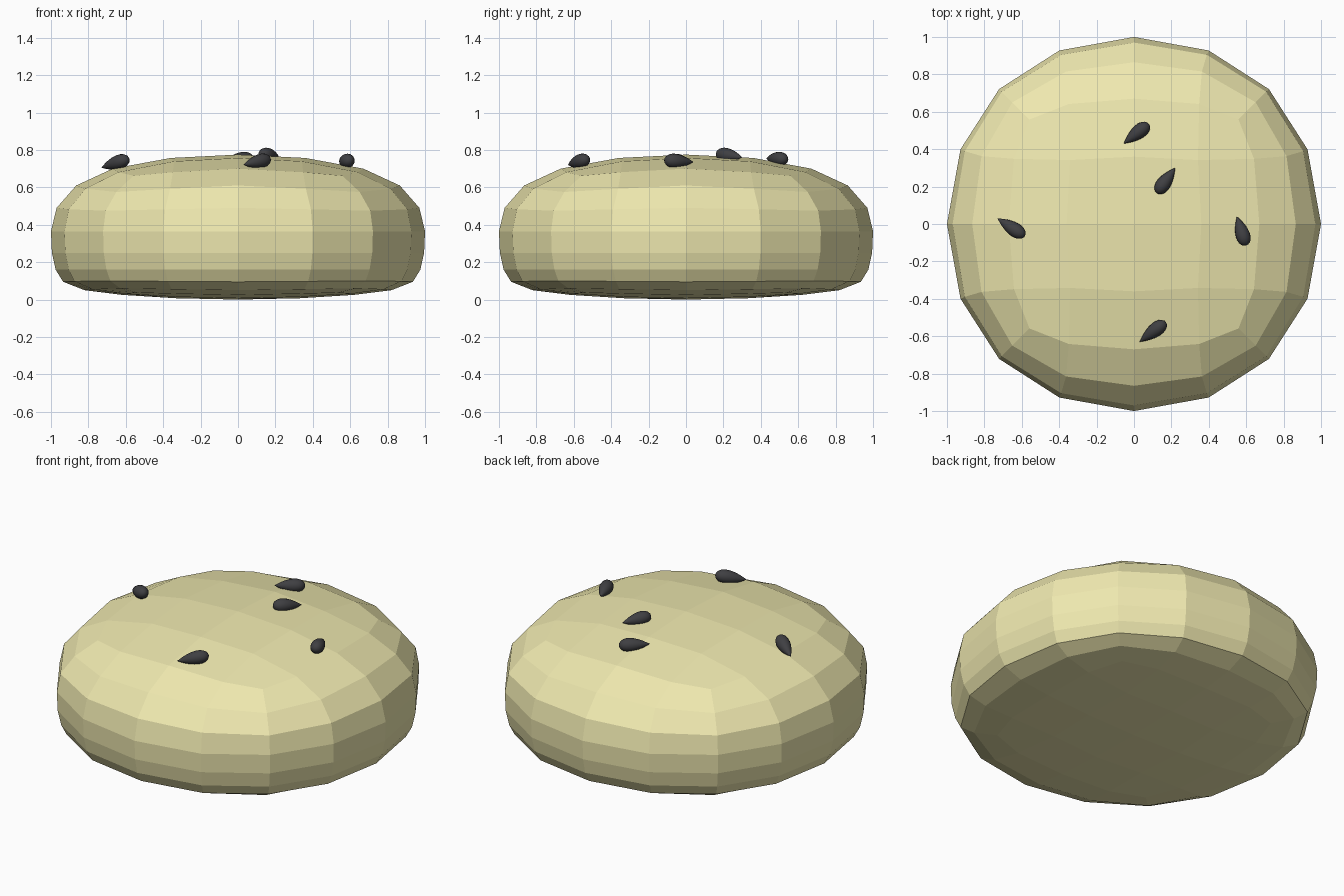
import bpy, bmesh
from math import sin, cos, atan2, radians, degrees, acos
from mathutils import Vector

if "Cube" in bpy.data.objects:
    bpy.data.objects.remove(bpy.data.objects["Cube"])


def material(name, rgb):
    m = bpy.data.materials.new(name)
    m.diffuse_color = (*rgb, 1)
    m.use_nodes = True
    m.node_tree.nodes["Principled BSDF"].inputs["Base Color"].default_value = m.diffuse_color
    return m


def finish(bm, name, mat, smooth):
    bmesh.ops.recalc_face_normals(bm, faces=bm.faces[:])
    for f in bm.faces:
        f.smooth = smooth
    me = bpy.data.meshes.new(name)
    bm.to_mesh(me)
    bm.free()
    me.materials.append(mat)
    ob = bpy.data.objects.new(name, me)
    bpy.context.collection.objects.link(ob)
    return ob


# Bun: rounded box-sphere, 16 sides, rows as
# (radius, height, extra corner radius, corner height change, corner angle shift)
ROWS = [
    (.67, .70, .12, -.038, 6), (.865, .61, .055, -.035, 1.5), (.97, .49, .03, -.015, .8),
    (1.0, .365, .02, 0, .8), (.995, .25, .02, 0, .8), (.975, .16, .02, 0, .8),
    (.935, .095, .03, .005, .8), (.82, .05, .07, .01, 2), (.62, .025, .14, .012, 6),
]
bm = bmesh.new()
rings = []
for r, z, dr, dz, shift in ROWS:
    ring = []
    for i in range(16):
        a = radians(22.5 * i)
        e = sin(2 * a) ** 2
        b = a + radians(shift) * sin(4 * a)
        ring.append(bm.verts.new(((r + dr * e) * cos(b), (r + dr * e) * sin(b), z + dz * e)))
    rings.append(ring)
for p, q in zip(rings, rings[1:]):
    for i in range(16):
        j = (i + 1) % 16
        bm.faces.new((p[i], p[j], q[j], q[i]))


# Top and bottom caps: 4 x 4 quad grids
def cap(ring, step, z_mid, dz):
    g = {}
    for x in range(-2, 3):
        for y in range(-2, 3):
            if max(abs(x), abs(y)) == 2:
                g[x, y] = ring[round(degrees(atan2(y, x)) / 22.5) % 16]
            else:
                k = step * (.95 if x and y else 1)
                g[x, y] = bm.verts.new((k * x, k * y, z_mid + dz * (x * x + y * y)))
    for x in range(-2, 2):
        for y in range(-2, 2):
            bm.faces.new((g[x, y], g[x + 1, y], g[x + 1, y + 1], g[x, y + 1]))


cap(rings[0], .36, .775, -.018)
cap(rings[-1], .33, 0, .007)
finish(bm, "bun", material("bun_crust", (.86, .81, .43)), False)

# Seeds: teardrops given by tip and blunt end
black = material("seed_black", (.05, .05, .055))


def seed(name, tip, blunt):
    tip, blunt = Vector(tip), Vector(blunt)
    bm = bmesh.new()
    bmesh.ops.create_uvsphere(bm, u_segments=16, v_segments=12, radius=1)
    for v in bm.verts:
        t = acos(max(-1, min(1, v.co.z)))
        k = .05 * sin(t / 2)
        v.co = (v.co.x * k, v.co.y * k, v.co.z * (tip - blunt).length / 2)
    ob = finish(bm, name, black, True)
    ob.location = (tip + blunt) / 2
    ob.rotation_mode = 'QUATERNION'
    ob.rotation_quaternion = (tip - blunt).to_track_quat('Z', 'Y')


SEEDS = [
    ((-.73, .03, .705), (-.585, -.065, .753)),
    ((-.055, .43, .755), (.08, .535, .75)),
    ((.22, .30, .76), (.122, .165, .78)),
    ((.55, .04, .735), (.60, -.115, .745)),
    ((.03, -.63, .72), (.17, -.525, .752)),
]
for n, (t, b) in enumerate(SEEDS):
    seed(f"seed_{n + 1}", t, b)
